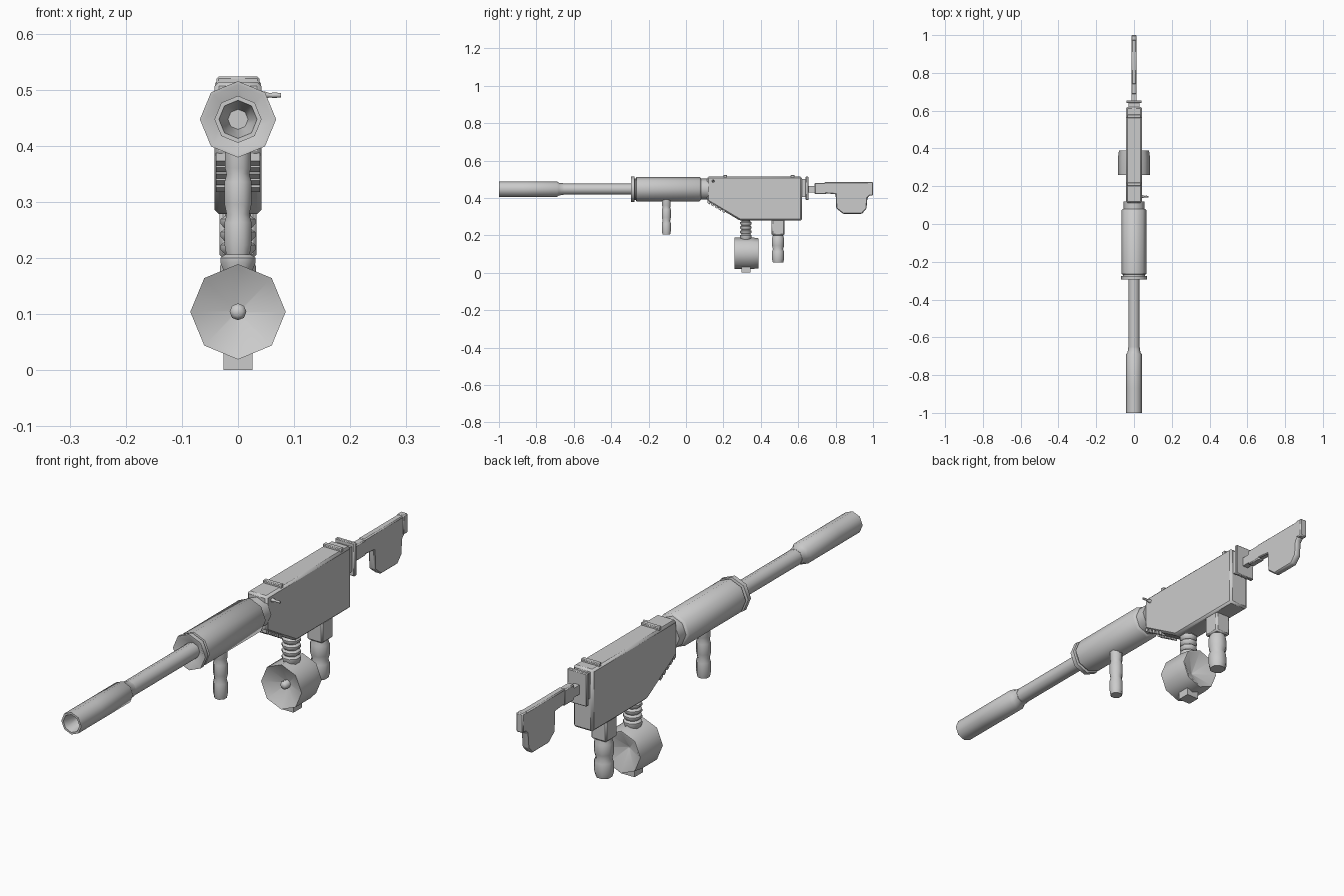
import bpy, bmesh
from math import sin, cos, pi

if "Cube" in bpy.data.objects:
    bpy.data.objects.remove(bpy.data.objects["Cube"])

AXIS_Z = 0.447  # height of the barrel axis


def finish(name, bm, bevel=0.0):
    bmesh.ops.recalc_face_normals(bm, faces=bm.faces)
    me = bpy.data.meshes.new(name)
    bm.to_mesh(me)
    bm.free()
    ob = bpy.data.objects.new(name, me)
    bpy.context.collection.objects.link(ob)
    if bevel:
        m = ob.modifiers.new("bevel", 'BEVEL')
        m.width = bevel
        m.segments = 1
        m.limit_method = 'ANGLE'
    return ob


def lathe(name, profile, axis, centre, sides=8, phase=0.0):
    """Revolve (position, radius) pairs around an axis; ends are capped."""
    bm = bmesh.new()
    rings = []
    for p, r in profile:
        ring = []
        for i in range(sides):
            a = 2 * pi * i / sides + phase
            u, v = r * cos(a), r * sin(a)
            co = {'X': (p, u, v), 'Y': (u, p, v), 'Z': (u, v, p)}[axis]
            ring.append(bm.verts.new([c + d for c, d in zip(centre, co)]))
        rings.append(ring)
    for a, b in zip(rings, rings[1:]):
        for i in range(sides):
            j = (i + 1) % sides
            bm.faces.new((a[i], a[j], b[j], b[i]))
    bm.faces.new(rings[0])
    bm.faces.new(rings[-1])
    return finish(name, bm)


def slab(name, outline, x0, x1, bevel=0.0):
    """Extrude a (y, z) side outline from x0 to x1."""
    bm = bmesh.new()
    face = bm.faces.new([bm.verts.new((x0, y, z)) for y, z in outline])
    ext = bmesh.ops.extrude_face_region(bm, geom=[face])
    verts = [g for g in ext["geom"] if isinstance(g, bmesh.types.BMVert)]
    bmesh.ops.translate(bm, verts=verts, vec=(x1 - x0, 0, 0))
    return finish(name, bm, bevel)


def box(name, hx, y0, y1, z0, z1, bevel=0.0):
    return slab(name, [(y0, z0), (y1, z0), (y1, z1), (y0, z1)], -hx, hx, bevel)


def beads(top, bottom, r, count):
    """Finger-groove profile of stacked rounded segments."""
    h = (top - bottom) / count
    out = []
    for i in range(count):
        t = top - i * h
        out += [(t, r * .84), (t - h * .2, r), (t - h * .75, r)]
    return out + [(bottom, r * .86)]


AX = (0, 0, AXIS_Z)
FLAT = pi / 8

# Barrel group
lathe("muzzle_suppressor", [(-.93, .018), (-1, .034), (-1, .042), (-.87, .042), (-.69, .042),
                            (-.68, .034), (-.655, .031), (-.65, .02)], 'Y', AX)
lathe("barrel", [(-.67, .03), (-.25, .03)], 'Y', AX)
lathe("handguard_front_ring", [(-.272, .03), (-.293, .062), (-.293, .068), (-.276, .068),
                               (-.274, .058), (-.26, .058)], 'Y', AX)
lathe("handguard", [(-.268, .055), (-.265, .066), (.072, .066), (.08, .058)], 'Y', AX)
lathe("handguard_rear_ring", [(.075, .056), (.12, .056)], 'Y', AX)

# Front grip
lathe("front_grip", [(.40, .025), (.36, .025)] + beads(.35, .205, .026, 2),
      'Z', (0, -.105, 0), phase=FLAT)

# Receiver with top bands, serrations and rear plate
slab("receiver", [(.112, .383), (.29, .278), (.62, .278), (.62, .514), (.112, .514)],
     -.042, .042, .008)
for i, y in enumerate((.21, .57)):
    box(f"top_band_{i}", .038, y - .01, y + .01, .50, .523, .003)
for i in range(5):
    y = .122 + i * .02
    z = .383 - (y - .112) * .59
    for s in (-1, 1):
        slab(f"slope_rib_{i}_{s}", [(y - .007, z - .004), (y + .005, z - .012),
                                    (y + .006, z + .01), (y - .007, z + .01)],
             *sorted((s * .02, s * .039)))
box("rear_spacer", .03, .61, .645, .405, .50)
box("rear_plate", .041, .640, .655, .388, .514, .003)

# Charging handle on the right side
lathe("charging_handle", [(.035, .009), (.05, .006), (.056, .004), (.06, .004),
                          (.062, .005), (.077, .004)], 'X', (0, .145, .49))

# Rear grip
box("rear_grip_collar", .033, .458, .526, .20, .285, .006)
lathe("rear_grip", [(.21, .03)] + beads(.198, .055, .035, 2), 'Z', (0, .492, 0), phase=FLAT)

# Drum magazine with ribbed neck, hollow dished faces and base block
neck = []
for i in range(4):
    t = .275 - i * .023
    neck += [(t, .025), (t - .006, .034), (t - .014, .034)]
lathe("magazine_neck", [(.285, .025)] + neck + [(.17, .025)], 'Z', (0, .32, 0), phase=FLAT)
lathe("drum_magazine", [(.30, .004), (.264, .077), (.26, .085), (.35, .085), (.388, .08),
                        (.388, .074), (.34, .004)], 'Y', (0, 0, .104))
lathe("drum_hub", [(.31, .015), (.275, .015), (.268, .008)], 'Y', (0, 0, .104))
box("drum_base_block", .026, .296, .346, 0, .035, .0)

# Shoulder stock
box("stock_tube", .012, .65, .70, .43, .465)
box("stock_socket", .014, .688, .75, .42, .481, .004)
slab("shoulder_stock", [(.74, .425), (.80, .42), (.803, .345), (.84, .315), (.94, .315),
                        (.965, .342), (.97, .40), (.985, .415), (.985, .484), (.74, .484)],
     -.013, .013, .004)
box("butt_pad", .0145, .97, 1.0, .412, .486, .004)

# Smooth shading with sharp corners kept
for ob in bpy.context.scene.objects:
    ob.select_set(True)
    bpy.context.view_layer.objects.active = ob
bpy.ops.object.shade_smooth_by_angle(angle=.85)
